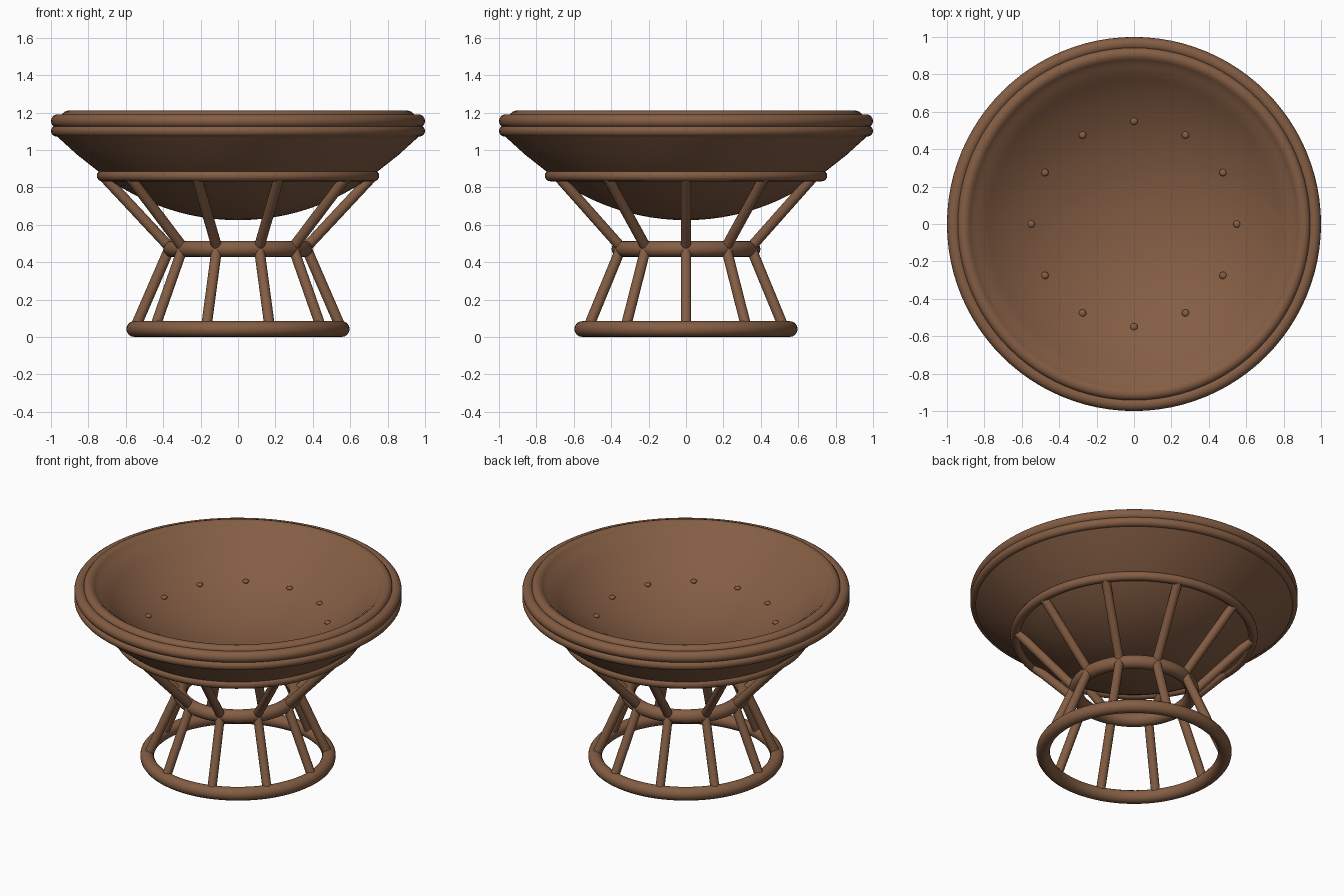
import bpy, bmesh
from math import radians, sin, cos, pi, sqrt
from mathutils import Vector

cube = bpy.data.objects.get("Cube")
if cube:
    bpy.data.objects.remove(cube, do_unlink=True)

BROWN = (0.23, 0.11, 0.057, 1)
wicker = bpy.data.materials.new("warm_brown")
wicker.use_nodes = True
wicker.diffuse_color = BROWN
shader = next(n for n in wicker.node_tree.nodes if n.type == 'BSDF_PRINCIPLED')
shader.inputs["Base Color"].default_value = BROWN


def finish(obj, name):
    obj.name = name
    obj.data.materials.append(wicker)
    bpy.ops.object.select_all(action='DESELECT')
    obj.select_set(True)
    bpy.context.view_layer.objects.active = obj
    bpy.ops.object.shade_smooth_by_angle(angle=radians(40))


def ring(name, outer, z, tube):
    bpy.ops.mesh.primitive_torus_add(
        major_radius=outer - tube, minor_radius=tube,
        major_segments=96, minor_segments=16, location=(0, 0, z))
    finish(bpy.context.object, name)


def polar(radius, angle, z):
    return Vector((radius * cos(angle), radius * sin(angle), z))


def rods(name, low, high, count=10, thickness=0.028):
    for i in range(count):
        a = 2 * pi * i / count
        start, end = polar(low[0], a, low[1]), polar(high[0], a, high[1])
        bpy.ops.mesh.primitive_cylinder_add(
            vertices=16, radius=thickness, depth=(end - start).length,
            location=(start + end) / 2,
            rotation=(end - start).to_track_quat('Z', 'Y').to_euler())
        finish(bpy.context.object, f"{name}_{i + 1}")


def lathe(name, profile, steps=96):
    mesh = bpy.data.meshes.new(name)
    bm = bmesh.new()
    verts = [bm.verts.new((r, 0, z)) for r, z in profile]
    edges = [bm.edges.new(pair) for pair in zip(verts, verts[1:])]
    bmesh.ops.spin(bm, geom=verts + edges, cent=(0, 0, 0), axis=(0, 0, 1),
                   angle=2 * pi, steps=steps)
    bmesh.ops.remove_doubles(bm, verts=bm.verts, dist=0.0005)
    bmesh.ops.recalc_face_normals(bm, faces=bm.faces)
    bm.to_mesh(mesh)
    bm.free()
    obj = bpy.data.objects.new(name, mesh)
    bpy.context.collection.objects.link(obj)
    finish(obj, name)


def dish(r, bottom, curve=1.2):
    return bottom + curve - sqrt(curve * curve - r * r)


# Base frame: three hoops joined by two tiers of slanted rods
ring("base_hoop", 0.597, 0.043, 0.042)
ring("waist_hoop", 0.398, 0.471, 0.043)
ring("seat_hoop", 0.755, 0.862, 0.029)
rods("lower_rod", (0.55, 0.05), (0.37, 0.465))
rods("upper_rod", (0.36, 0.475), (0.715, 0.855))

# Bowl seat: domed underside, rolled lip and dished cushion top
under = [(0.74 * i / 12, dish(0.74 * i / 12, 0.625)) for i in range(13)]
lip = [(0.86, 0.975), (0.97, 1.075), (0.965, 1.13), (0.945, 1.165),
       (0.941, 1.19), (0.93, 1.204), (0.912, 1.21), (0.893, 1.206),
       (0.878, 1.194), (0.862, 1.176)]
inside = [(0.84 * i / 14, dish(0.84 * i / 14, 0.823)) for i in range(14, -1, -1)]
lathe("bowl_seat", under + lip + inside)

# Twin hoops around the bowl rim
ring("lower_rim_hoop", 1.0, 1.102, 0.03)
ring("upper_rim_hoop", 1.0, 1.155, 0.036)

# Cushion buttons
for i in range(12):
    a = 2 * pi * i / 12
    bpy.ops.mesh.primitive_uv_sphere_add(
        segments=16, ring_count=8, radius=0.02,
        location=polar(0.55, a, dish(0.55, 0.823) + 0.004))
    button = bpy.context.object
    button.scale.z = 0.6
    finish(button, f"cushion_button_{i + 1}")
